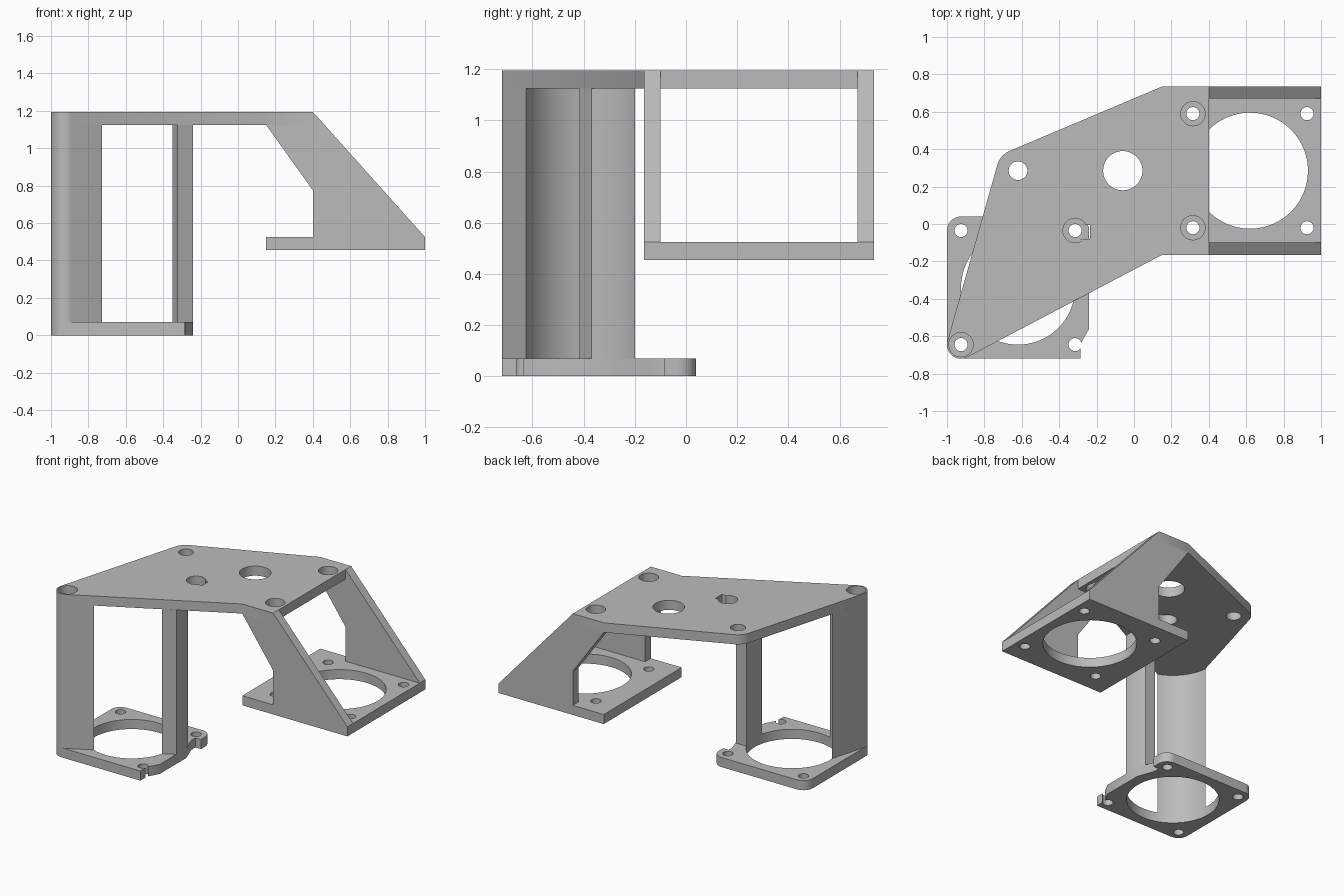
import bpy, bmesh, math
from mathutils import Vector

cube = bpy.data.objects.get("Cube")
if cube:
    bpy.data.objects.remove(cube, do_unlink=True)

grey = bpy.data.materials.new("plain_grey")
grey.use_nodes = True
colour = (0.5, 0.5, 0.5, 1)
grey.diffuse_color = colour
grey.node_tree.nodes["Principled BSDF"].inputs["Base Color"].default_value = colour

T = 0.07             # sheet thickness
TOP = 1.195          # overall height
MID = 0.455          # underside of the raised mount
BORE, SCREW, CORNER = 0.065, 0.035, 0.075
RING = 0.305         # radius of the motor openings


def arc(c, r, start, end, n=12):
    """Points on a circular arc, angles in degrees."""
    angles = [math.radians(start + (end - start) * i / n) for i in range(n + 1)]
    return [(c[0] + r * math.cos(a), c[1] + r * math.sin(a)) for a in angles]


def prism(name, pts, lo, hi, upright=False):
    """Extrude an outline along z, or along y when upright."""
    bm = bmesh.new()
    if upright:
        verts = [bm.verts.new((u, lo, v)) for u, v in pts]
        move = Vector((0, hi - lo, 0))
    else:
        verts = [bm.verts.new((u, v, lo)) for u, v in pts]
        move = Vector((0, 0, hi - lo))
    face = bm.faces.new(verts)
    out = bmesh.ops.extrude_face_region(bm, geom=[face])
    moved = [g for g in out["geom"] if isinstance(g, bmesh.types.BMVert)]
    bmesh.ops.translate(bm, verts=moved, vec=move)
    bmesh.ops.recalc_face_normals(bm, faces=bm.faces[:])
    mesh = bpy.data.meshes.new(name)
    bm.to_mesh(mesh)
    bm.free()
    mesh.materials.append(grey)
    obj = bpy.data.objects.new(name, mesh)
    bpy.context.collection.objects.link(obj)
    return obj


def activate(obj):
    bpy.ops.object.select_all(action="DESELECT")
    obj.select_set(True)
    bpy.context.view_layer.objects.active = obj


def cut(obj, pts):
    """Cut an outline vertically through the whole part."""
    cutter = prism("cutter", pts, -1, 2)
    cutter.hide_render = True
    mod = obj.modifiers.new("cut", "BOOLEAN")
    mod.operation, mod.solver, mod.object = "DIFFERENCE", "EXACT", cutter
    activate(obj)
    bpy.ops.object.modifier_apply(modifier=mod.name)
    bpy.data.objects.remove(cutter, do_unlink=True)


def drill(obj, c, r, n=32):
    cut(obj, arc(c, r, 0, 360, n)[:-1])


def rect(x0, x1, y0, y1):
    return [(x0, y0), (x1, y0), (x1, y1), (x0, y1)]


def screw_grid(c, d=0.305):
    return [(c[0] + sx * d, c[1] + sy * d) for sx in (-1, 1) for sy in (-1, 1)]


low = (-0.62, -0.34)      # centre of the lower motor
high = (0.62, 0.285)      # centre of the raised motor
low_holes, high_holes = screw_grid(low), screw_grid(high)
front_left, back_left, front_right, back_right = low_holes
lug = (-0.62, 0.285)      # rounded back lug of the top plate
parts = []

# Top plate with tool access holes
hull_corner = arc(front_left, CORNER, 164.2, 297.7, 20)
top = prism("top_plate", hull_corner
            + [(0.15, -0.165), (0.4, -0.165), (0.4, 0.735), (0.15, 0.735)]
            + arc(lug, 0.115, 112.9, 164.2), TOP - T, TOP)
for c in (front_left, back_right, high_holes[0], high_holes[1]):
    drill(top, c, BORE)
cut(top, rect(-0.315, -0.235, -0.08, -0.005))
drill(top, lug, 0.05)
drill(top, (-0.06, 0.285), 0.105, 48)
parts.append(top)

# Lower motor mount with side notches
base = prism("lower_mount", arc(front_left, CORNER, 180, 270)
             + [(-0.285, -0.72), (-0.285, -0.64), (-0.24, -0.56), (-0.24, -0.255),
                (-0.285, -0.13), (-0.285, -0.085), (-0.24, -0.085)]
             + arc(back_right, CORNER, 0, 90)
             + arc(back_left, CORNER, 90, 180), 0, T)
drill(base, low, RING, 96)
for c in low_holes:
    drill(base, c, SCREW)
parts.append(base)

# Curved wall around the corner screw, bored for a tool
wall = prism("corner_wall", hull_corner + arc(low, RING, -110.6, -175.3, 20), T, TOP - T)
drill(wall, front_left, BORE)
parts.append(wall)

# Slim post on the opposite side of the opening
parts.append(prism("side_post", [(-0.24, -0.37), (-0.24, -0.255), (-0.265, -0.2)]
                   + arc(low, RING, 27.3, -14.3, 14), T, TOP - T))

# Raised motor mount
mount = prism("raised_mount", rect(0.15, 1.0, -0.165, 0.735), MID, MID + T)
drill(mount, high, RING + 0.005, 96)
for c in high_holes:
    drill(mount, c, SCREW)
parts.append(mount)

# Pair of sloping side gussets
gusset = [(0.15, TOP - T), (0.4, 0.775), (0.4, MID + T), (1.0, MID + T),
          (0.4, TOP), (0.4, TOP - T)]
for name, y in (("front_gusset", -0.165), ("back_gusset", 0.67)):
    parts.append(prism(name, gusset, y, y + 0.065, upright=True))

# Smooth round walls, keep edges crisp
for obj in parts:
    activate(obj)
    bpy.ops.object.shade_smooth_by_angle(angle=math.radians(30))
